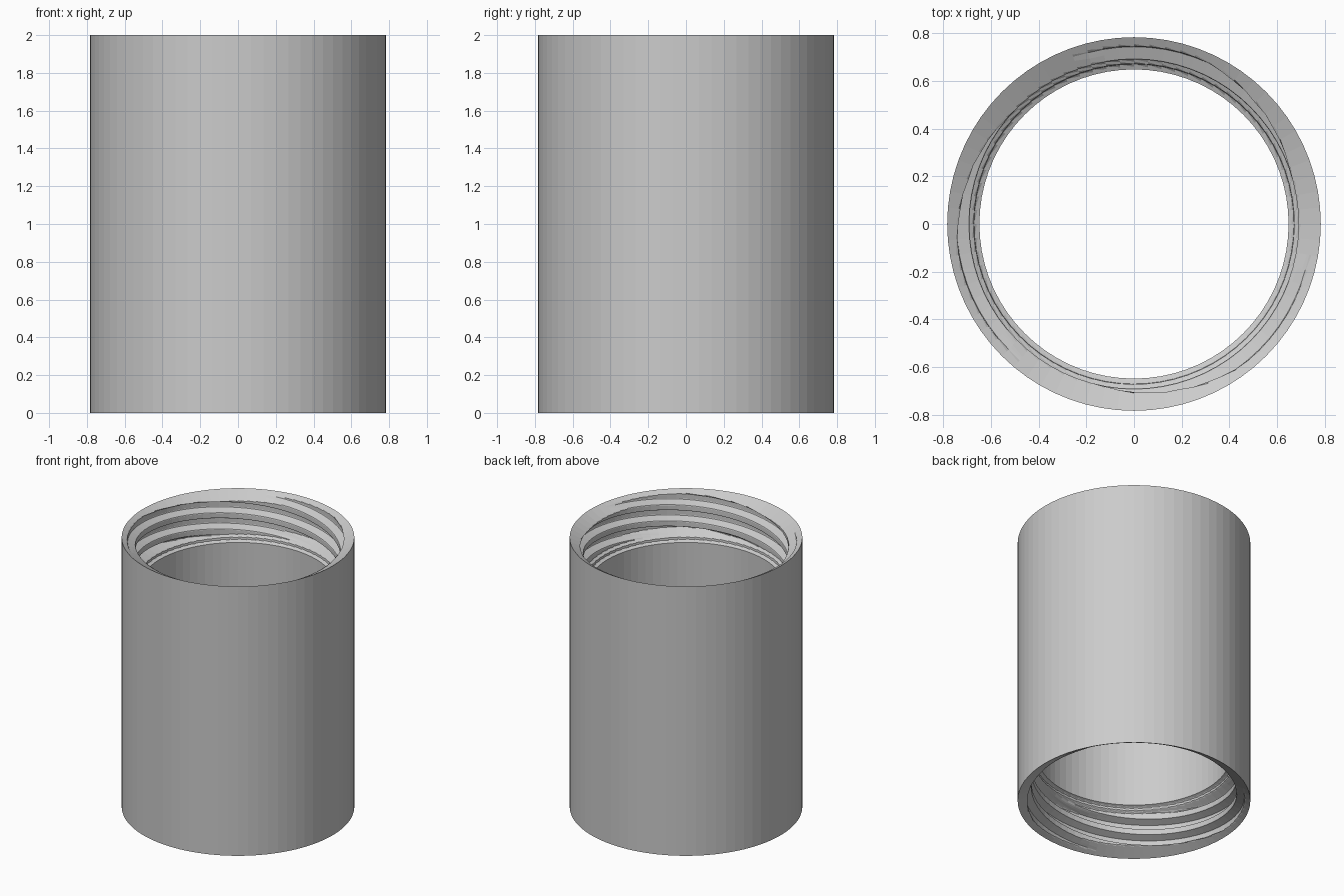
import bpy, bmesh, math

if "Cube" in bpy.data.objects:
    bpy.data.objects.remove(bpy.data.objects["Cube"])

N = 72                       # sides around the tube
R_OUT, R_BORE = 0.783, 0.648
R_RIDGE, R_GROOVE = 0.69, 0.745
PITCH, STARTS = 0.12, 3
LEAD = PITCH * STARTS
ROWS = 24                    # profile rows per pitch
DEPTH = 0.34                 # length of each threaded socket


def lerp_table(x, table):
    for (x0, y0), (x1, y1) in zip(table, table[1:]):
        if x <= x1:
            return y0 + (y1 - y0) * (x - x0) / (x1 - x0)
    return table[-1][1]


def socket_radius(d, a):
    """Inner radius at depth d below the mouth and angle a."""
    base = lerp_table(d, [(0, R_RIDGE), (0.30, R_RIDGE), (0.31, 0.672),
                          (0.33, 0.67), (DEPTH, R_BORE)])
    v = (d + LEAD * a / math.tau) / PITCH + 0.083
    off = abs(v - round(v))
    cut = min(1, max(0, (0.34 - off) / 0.18))
    fade = min(1, max(0, (0.30 - d) / 0.03))
    chamfer = R_OUT - (R_OUT - R_RIDGE) * d / 0.05
    return max(base + (R_GROOVE - R_RIDGE) * cut * fade, chamfer)


bm = bmesh.new()


def skin(columns):
    """Join neighbouring columns of points with quads."""
    cols = [[bm.verts.new(p) for p in c] for c in columns]
    for c0, c1 in zip(cols, cols[1:]):
        for k in range(len(c0) - 1):
            bm.faces.new((c0[k], c1[k], c1[k + 1], c0[k + 1]))


# threaded sockets: the lower one is the upper one turned end over end
dz = PITCH / ROWS
count = math.ceil((DEPTH + LEAD) / dz) + 1
for flip in (1, -1):
    columns = []
    for i in range(N + 1):
        a = math.tau * i / N
        col = []
        for k in range(count + 1):
            d = min(DEPTH, max(0, k * dz - LEAD * a / math.tau))
            r = socket_radius(d, a)
            col.append((r * math.cos(a), flip * r * math.sin(a),
                        1 + flip * (1 - d)))
        columns.append(col)
    skin(columns)

# outer wall and plain bore
for r, z0, z1 in ((R_OUT, 0, 2), (R_BORE, DEPTH, 2 - DEPTH)):
    skin([[(r * math.cos(math.tau * i / N), r * math.sin(math.tau * i / N), z)
           for z in (z0, z1)] for i in range(N + 1)])

bmesh.ops.remove_doubles(bm, verts=bm.verts, dist=0.0002)
bmesh.ops.dissolve_degenerate(bm, dist=0.0001, edges=bm.edges)
bmesh.ops.recalc_face_normals(bm, faces=bm.faces)

mesh = bpy.data.meshes.new("threaded_coupling")
bm.to_mesh(mesh)
bm.free()
obj = bpy.data.objects.new("threaded_coupling", mesh)
bpy.context.collection.objects.link(obj)

grey = bpy.data.materials.new("plain grey")
grey.diffuse_color = (0.6, 0.6, 0.6, 1)
grey.use_nodes = True
grey.node_tree.nodes["Principled BSDF"].inputs["Base Color"].default_value = grey.diffuse_color
mesh.materials.append(grey)
